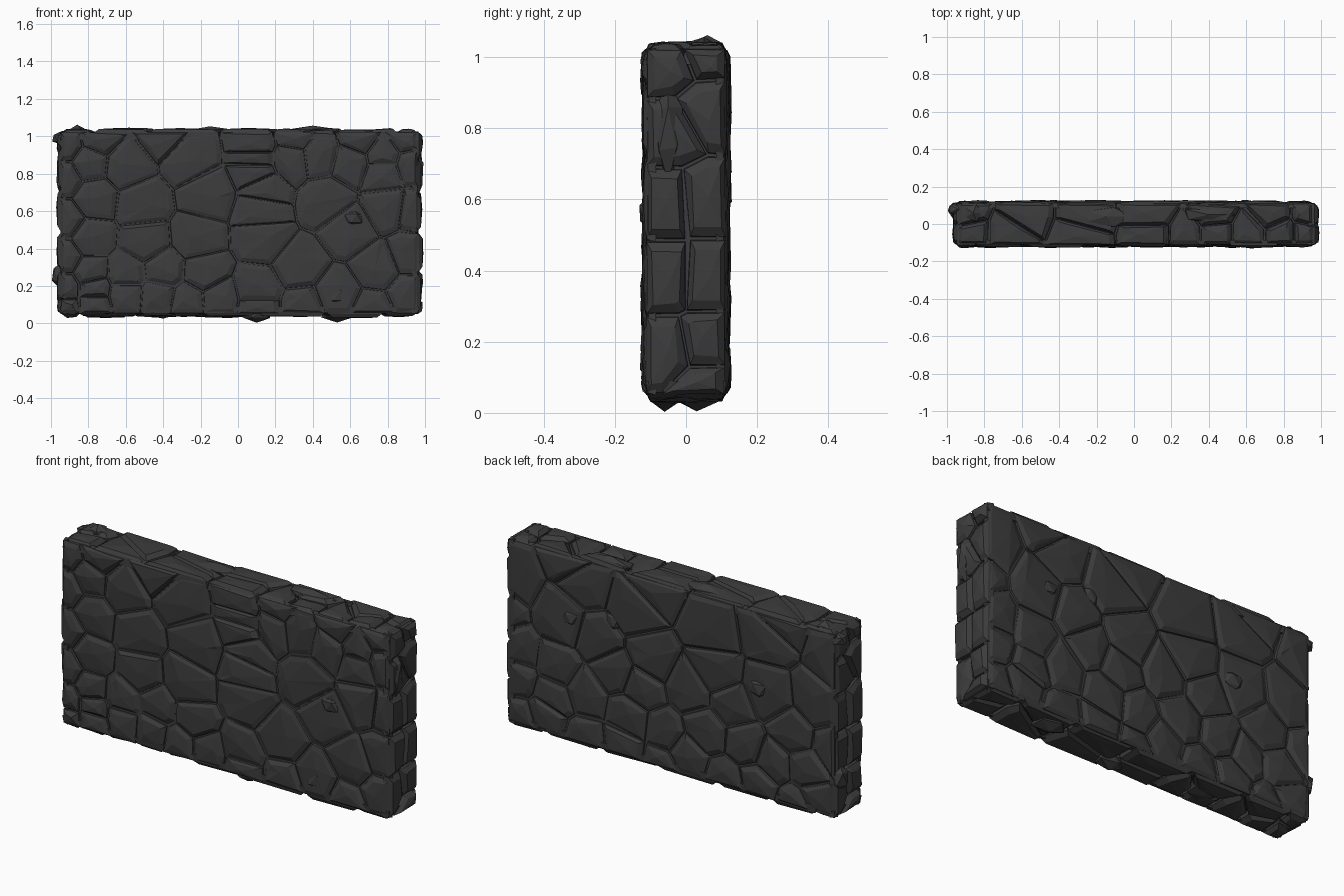
import bpy, bmesh, random
from mathutils import Vector

if "Cube" in bpy.data.objects:
    bpy.data.objects.remove(bpy.data.objects["Cube"])

random.seed(7)
stone = bpy.data.materials.new("dark_stone")
stone.diffuse_color = (0.045, 0.045, 0.045, 1)
stone.use_nodes = True
stone.node_tree.nodes["Principled BSDF"].inputs["Base Color"].default_value = stone.diffuse_color
X, Y, Z = Vector((1, 0, 0)), Vector((0, 1, 0)), Vector((0, 0, 1))


def finish(bm, name):
    bmesh.ops.recalc_face_normals(bm, faces=bm.faces[:])
    me = bpy.data.meshes.new(name)
    bm.to_mesh(me)
    bm.free()
    me.materials.append(stone)
    ob = bpy.data.objects.new(name, me)
    bpy.context.collection.objects.link(ob)


def cell(rect, seeds, i):
    """Area of the rectangle nearest to seed i, as a polygon."""
    u0, u1, v0, v1 = rect
    poly = [Vector(p) for p in ((u0, v0), (u1, v0), (u1, v1), (u0, v1))]
    a = Vector(seeds[i])
    for j, s in enumerate(seeds):
        if j == i:
            continue
        b = Vector(s)
        mid, d = (a + b) / 2, b - a
        out = []
        for k, p in enumerate(poly):
            q = poly[(k + 1) % len(poly)]
            sp, sq = (p - mid).dot(d), (q - mid).dot(d)
            if sp <= 0:
                out.append(p)
            if sp * sq < 0:
                out.append(p.lerp(q, sp / (sp - sq)))
        poly = out
    # drop tiny edges
    return [p for k, p in enumerate(poly) if (p - poly[k - 1]).length > 0.018]


def stones(name, axes, rect, seeds, base, rim, top):
    """Faceted stones packed over one side of the wall."""
    U, V, N = axes
    bm = bmesh.new()
    for i in range(len(seeds)):
        poly = cell(rect, seeds, i)
        if len(poly) < 3:
            continue
        c = sum(poly, Vector((0, 0))) / len(poly)
        lift = random.uniform(-0.004, 0.005)
        rings = []
        for depth, gap in ((base, 0.0), (rim + lift, 0.007), (top + lift, 0.035)):
            ring = []
            for p in poly:
                d = c - p
                q = p + d * min(gap / d.length, 0.5)
                h = depth + (random.uniform(-0.004, 0.004) if gap else 0)
                ring.append(bm.verts.new(U * q.x + V * q.y + N * h))
            rings.append(ring)
        n = len(poly)
        bm.faces.new(rings[0])
        off = (poly[0] - c) * random.uniform(-0.3, 0.3)
        tip = bm.verts.new(U * (c.x + off.x) + V * (c.y + off.y) + N * (top + lift + 0.006))
        for k in range(n):
            m = (k + 1) % n
            for lo, hi in zip(rings, rings[1:]):
                bm.faces.new((lo[k], lo[m], hi[m], hi[k]))
            bm.faces.new((rings[2][k], rings[2][m], tip))
    finish(bm, name)


def rock(name, pos, size):
    """Loose chipped stone sticking out of the wall."""
    bm = bmesh.new()
    bmesh.ops.create_icosphere(bm, subdivisions=1, radius=1)
    for v in bm.verts:
        k = random.uniform(0.85, 1.1)
        v.co = Vector([p + c * s * k for p, c, s in zip(pos, v.co, size)])
    finish(bm, name)


# mortar core
bm = bmesh.new()
bmesh.ops.create_cube(bm, size=1)
for v in bm.verts:
    v.co = Vector((v.co.x * 1.88 + 0.01, v.co.y * 0.204, v.co.z * 0.93 + 0.54))
finish(bm, "wall_core")

# front face: large slabs, thin courses in the middle and small edge stones
front = [(-.8, .86), (-.6, .84), (-.26, .88), (-.77, .67), (-.52, .64), (-.16, .69),
         (-.79, .45), (-.5, .43), (-.22, .45), (-.6, .26), (-.4, .28), (-.18, .27),
         (-.79, .27), (-.77, .18), (-.77, .1), (-.6, .15), (-.43, .14), (-.27, .11),
         (-.1, .12), (.1, .17), (.1, .08), (.1, .95), (.1, .88), (.1, .81),
         (.14, .72), (.12, .6), (.13, .46), (.28, .88), (.44, .9), (.6, .86),
         (.78, .9), (.78, .8), (.48, .66), (.8, .62), (.6, .5), (.33, .3),
         (.75, .3), (.53, .15), (.72, .06), (.92, .37), (.92, .15), (.95, .6), (.93, .85),
         (-.92, .95), (-.93, .78), (-.93, .55), (-.93, .35), (-.93, .18), (-.93, .08),
         (-.75, .99), (-.4, 1.01), (.3, 1.0), (.65, .99), (.9, .99), (.35, .08)]
stones("front_stones", (X, Z, -Y), (-.95, .965, .05, 1.025), front, .085, .108, .118)

# back face: uneven courses
back = []
for row, z in enumerate((.1, .27, .45, .65, .88)):
    count = 10 - row
    for k in range(count):
        x = -.9 + 1.8 * (k + (.25 if row % 2 else 0)) / (count - 1)
        back.append((x + random.uniform(-.06, .06), z + random.uniform(-.05, .05)))
back += [(-.6, 1.0), (.1, 1.01), (.6, 1.0)]
stones("back_stones", (X, Z, Y), (-.95, .965, .05, 1.025), back, .085, .108, .118)

# ends: two columns of upright stones
end = [(-.05, .17), (-.05, .38), (-.05, .59), (-.045, .79), (-.05, .98),
       (.05, .07), (.05, .19), (.05, .38), (.05, .6), (.06, .85), (.05, 1.02)]
stones("right_end_stones", (Y, Z, X), (-.113, .113, .05, 1.025), end, .93, .962, .98)
stones("left_end_stones", (Y, Z, -X), (-.113, .113, .05, 1.025),
       [(-y, z) for y, z in end], .92, .945, .962)

# top and bottom: two rows of long stones
top = [(x, -.06) for x in (-.9, -.65, -.3, .1, .28, .43, .62, .78, .93)]
top += [(x, .05) for x in (-.92, -.58, -.27, .1, .42, .73, .95)]
stones("top_stones", (X, Y, Z), (-.95, .965, -.113, .113), top, .98, 1.018, 1.035)
bottom = [(-x, y) for x, y in top]
stones("bottom_stones", (X, Y, -Z), (-.95, .965, -.113, .113), bottom, -.09, -.055, -.038)

# loose stones breaking the outline
loose = [((.62, -.1, .56), (.06, .035, .05)), ((.53, -.1, .15), (.07, .032, .06)),
         ((-.5, .1, .62), (.07, .033, .06)), ((.35, .1, .75), (.055, .032, .06)),
         ((.6, .1, .7), (.06, .032, .05)), ((.1, -.06, .05), (.09, .05, .045)),
         ((.53, .03, .05), (.1, .07, .042)), ((-.95, .07, .26), (.05, .05, .07)),
         ((-.86, .06, 1.02), (.06, .05, .042)), ((.95, -.05, .8), (.05, .05, .14)),
         ((-.94, .08, .99), (.06, .04, .04)), ((.4, .05, 1.02), (.16, .05, .038)),
         ((-.15, .04, 1.02), (.16, .06, .032)), ((-.4, 0, .06), (.08, .08, .04))]
for i, (pos, size) in enumerate(loose):
    rock(f"loose_stone_{i + 1}", pos, size)
